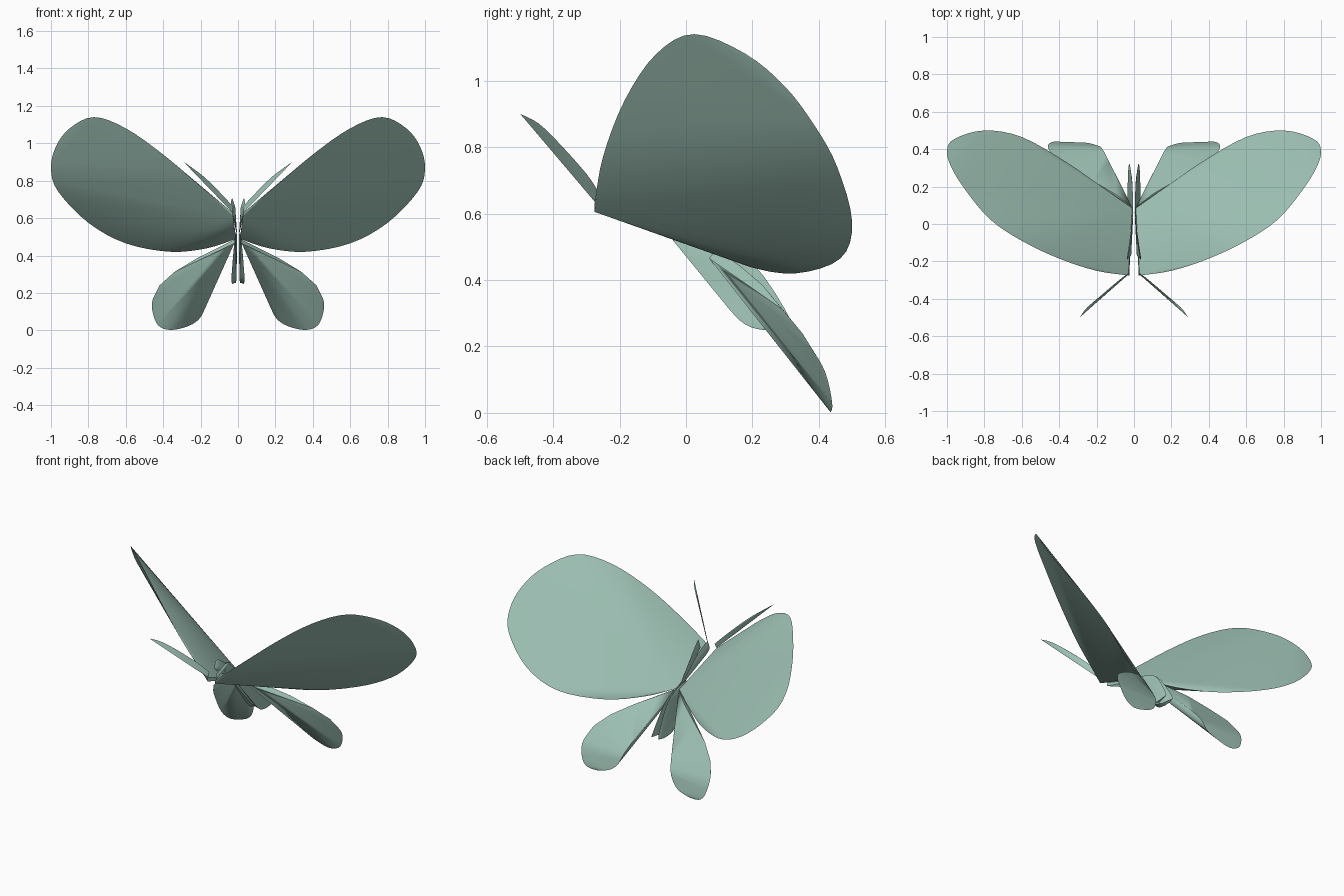
import bpy
import bmesh
from mathutils import Vector

if "Cube" in bpy.data.objects:
    bpy.data.objects.remove(bpy.data.objects["Cube"], do_unlink=True)

# One pale sea-green colour
green = bpy.data.materials.new("pale_sea_green")
green.use_nodes = True
COLOR = (0.36, 0.56, 0.48, 1.0)
green.diffuse_color = COLOR
bsdf = green.node_tree.nodes["Principled BSDF"]
bsdf.inputs["Base Color"].default_value = COLOR
bsdf.inputs["Roughness"].default_value = 0.8


def smooth_path(points, steps):
    """Catmull-Rom curve through the points, ends included."""
    p = [Vector(q) for q in points]
    p = [2 * p[0] - p[1]] + p + [2 * p[-1] - p[-2]]
    path = []
    for a, b, c, d in zip(p, p[1:], p[2:], p[3:]):
        for i in range(steps):
            t = i / steps
            path.append(0.5 * (2 * b + (c - a) * t + (2 * a - 5 * b + 4 * c - d) * t * t
                               + (3 * b - a - 3 * c + d) * t ** 3))
    return path + [p[-2]]


def membrane(name, rim, extra=(), steps=4):
    """Closed thin skin stretched over a curved rim, mirrored to both sides."""
    bm = bmesh.new()
    for p in smooth_path(rim, steps) + [Vector(q) for q in extra]:
        bm.verts.new(p)
    bmesh.ops.convex_hull(bm, input=bm.verts[:])
    bmesh.ops.delete(bm, geom=[v for v in bm.verts if not v.link_faces], context='VERTS')
    bmesh.ops.recalc_face_normals(bm, faces=bm.faces[:])
    mesh = bpy.data.meshes.new(name)
    bm.to_mesh(mesh)
    bm.free()
    mesh.materials.append(green)
    obj = bpy.data.objects.new(name, mesh)
    bpy.context.collection.objects.link(obj)
    mirror = obj.modifiers.new("mirror", 'MIRROR')
    mirror.use_mirror_merge = False
    bpy.ops.object.select_all(action='DESELECT')
    obj.select_set(True)
    bpy.context.view_layer.objects.active = obj
    bpy.ops.object.shade_smooth_by_angle(angle=0.6)


# Large front wings, twisted from leading to trailing edge
membrane("forewings", [
    (0.03, -0.275, 0.63), (0.20, -0.25, 0.77), (0.40, -0.185, 0.94),
    (0.60, -0.09, 1.08), (0.77, 0.025, 1.14), (0.90, 0.18, 1.08),
    (0.975, 0.30, 0.98), (1.0, 0.39, 0.86), (0.96, 0.455, 0.74),
    (0.80, 0.50, 0.575), (0.60, 0.465, 0.465), (0.36, 0.33, 0.42),
    (0.16, 0.19, 0.44), (0.01, 0.085, 0.49)], [(0.025, -0.275, 0.605)])

# Small hind wings with a raised outer shoulder
membrane("hindwings", [
    (0.02, 0.07, 0.465), (0.22, 0.21, 0.345), (0.39, 0.335, 0.24),
    (0.445, 0.38, 0.19), (0.46, 0.42, 0.12), (0.43, 0.44, 0.03),
    (0.36, 0.435, 0.002), (0.26, 0.435, 0.025), (0.20, 0.42, 0.07),
    (0.165, 0.395, 0.15), (0.10, 0.26, 0.31), (0.03, 0.12, 0.45)],
    [(0.01, 0.09, 0.49), (0.10, 0.16, 0.445), (0.22, 0.23, 0.385),
     (0.34, 0.29, 0.312), (0.42, 0.35, 0.24)])

# Abdomen: two slim halves widening towards the tail
membrane("abdomen", [
    (0.015, -0.04, 0.52), (0.026, 0.06, 0.40), (0.035, 0.16, 0.28),
    (0.032, 0.23, 0.25), (0.03, 0.30, 0.255), (0.022, 0.315, 0.28),
    (0.008, 0.20, 0.45), (0.004, 0.06, 0.51)], [(0.008, 0.17, 0.28), (0.01, 0.24, 0.255)])

# Thorax and head: two slim halves widening towards the head
membrane("thorax", [
    (0.004, 0.05, 0.5), (0.014, -0.08, 0.57), (0.034, -0.18, 0.64),
    (0.038, -0.185, 0.68), (0.03, -0.165, 0.705), (0.018, -0.09, 0.65),
    (0.008, 0.01, 0.55)], [(0.015, -0.17, 0.66)])

# Blade-like feelers
membrane("feelers", [
    (0.025, -0.26, 0.66), (0.08, -0.30, 0.72), (0.175, -0.385, 0.815),
    (0.25, -0.445, 0.872), (0.29, -0.499, 0.90)], [(0.03, -0.27, 0.63)], steps=3)
